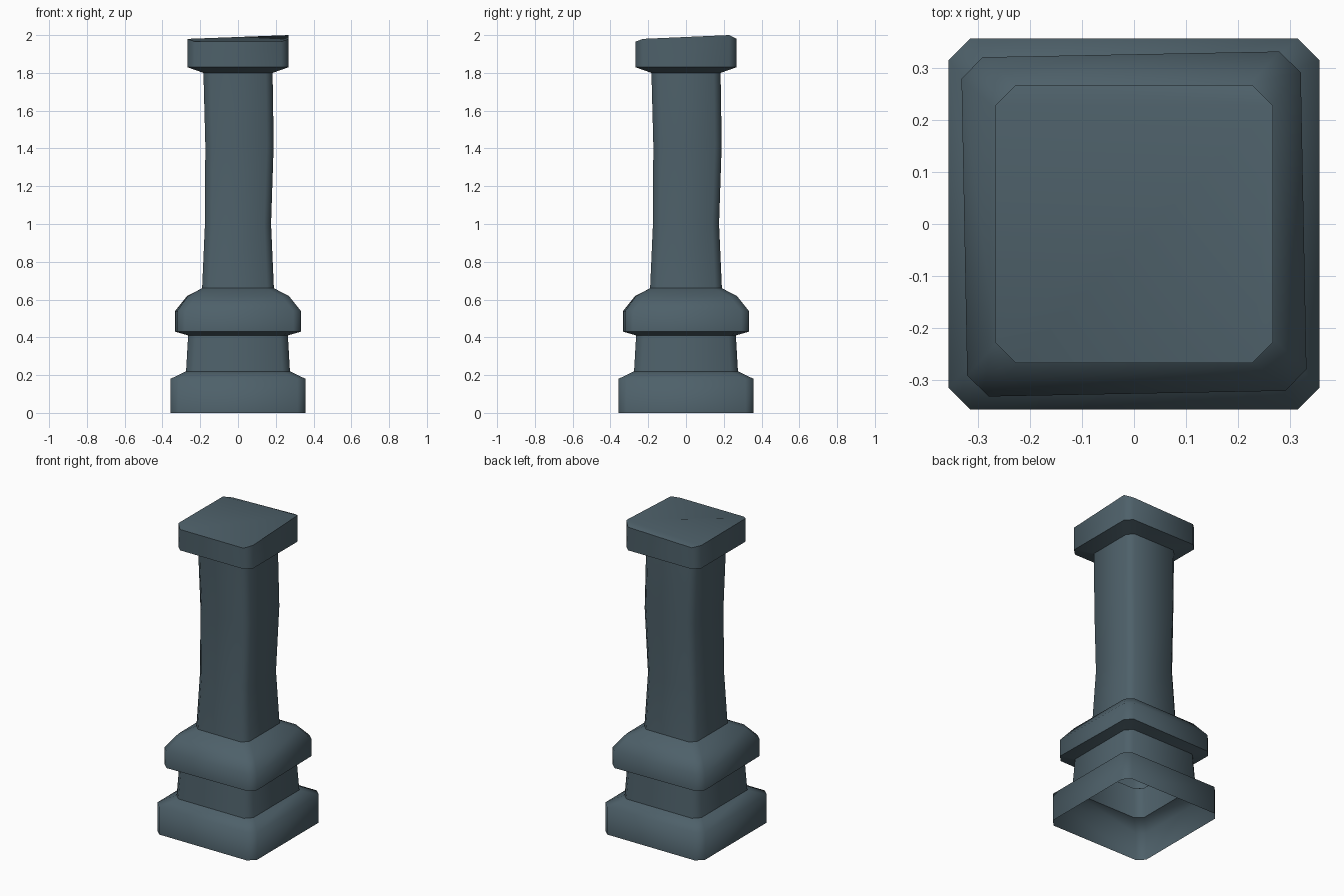
import bpy, bmesh, math

if "Cube" in bpy.data.objects:
    bpy.data.objects.remove(bpy.data.objects["Cube"])

slate = bpy.data.materials.new("slate grey")
slate.diffuse_color = (0.076, 0.118, 0.143, 1)
slate.use_nodes = True
slate.node_tree.nodes["Principled BSDF"].inputs["Base Color"].default_value = slate.diffuse_color


def loft(name, rings, chamfer, sharp=(), top=None):
    """Stack chamfered squares; each ring is (half width, z, turn in degrees, shift)."""
    bm = bmesh.new()
    loops = []
    for h, z, turn, shift in rings:
        c = chamfer
        pts = [(h, h - c), (h - c, h), (c - h, h), (-h, h - c),
               (-h, c - h), (c - h, -h), (h - c, -h), (h, c - h)]
        a = math.radians(turn)
        loops.append([bm.verts.new((x * math.cos(a) - y * math.sin(a) + shift,
                                    x * math.sin(a) + y * math.cos(a) + shift, z))
                      for x, y in pts])
    for lo, hi in zip(loops, loops[1:]):
        for i in range(8):
            j = (i + 1) % 8
            bm.faces.new((lo[i], lo[j], hi[j], hi[i])).smooth = True
    if top:
        # uneven top, fanned from its highest corner
        last = loops[-1]
        for v, z in zip(last, top):
            v.co.z = z
        for i in range(1, 7):
            bm.faces.new((last[0], last[i], last[i + 1])).smooth = True
    for k in sharp:
        for i in range(8):
            bm.edges.get((loops[k][i], loops[k][(i + 1) % 8])).smooth = False
    me = bpy.data.meshes.new(name)
    bm.to_mesh(me)
    bm.free()
    me.materials.append(slate)
    ob = bpy.data.objects.new(name, me)
    bpy.context.collection.objects.link(ob)
    return ob


# open-bottomed base block with a sloped shoulder
loft("base", [(.358, 0, 0, 0), (.358, .18, 0, 0), (.275, .22, 0, 0)], .043)

# tapered plinth
loft("plinth", [(.275, .22, 0, 0), (.264, .41, 0, 0)], .04)

# slightly turned collar
loft("collar", [(.264, .41, 0, 0), (.327, .43, 1.1, 0), (.327, .54, 1.1, 0),
                (.268, .618, .6, 0), (.19, .66, 0, 0)], .041, sharp=(1,))

# uneven, worn shaft
loft("shaft", [(.19, .66, 0, 0), (.175, 1.0, 0, 0), (.181, 1.42, 0, .008),
               (.183, 1.8, 0, 0)], .036)

# cap with a tilted top
loft("cap", [(.183, 1.80, 0, 0), (.268, 1.83, 0, 0), (.268, 1.97, 0, 0)], .04,
     sharp=(1, 2),
     top=(2.0, 1.98, 1.968, 1.978, 1.98, 1.965, 1.965, 1.98))
